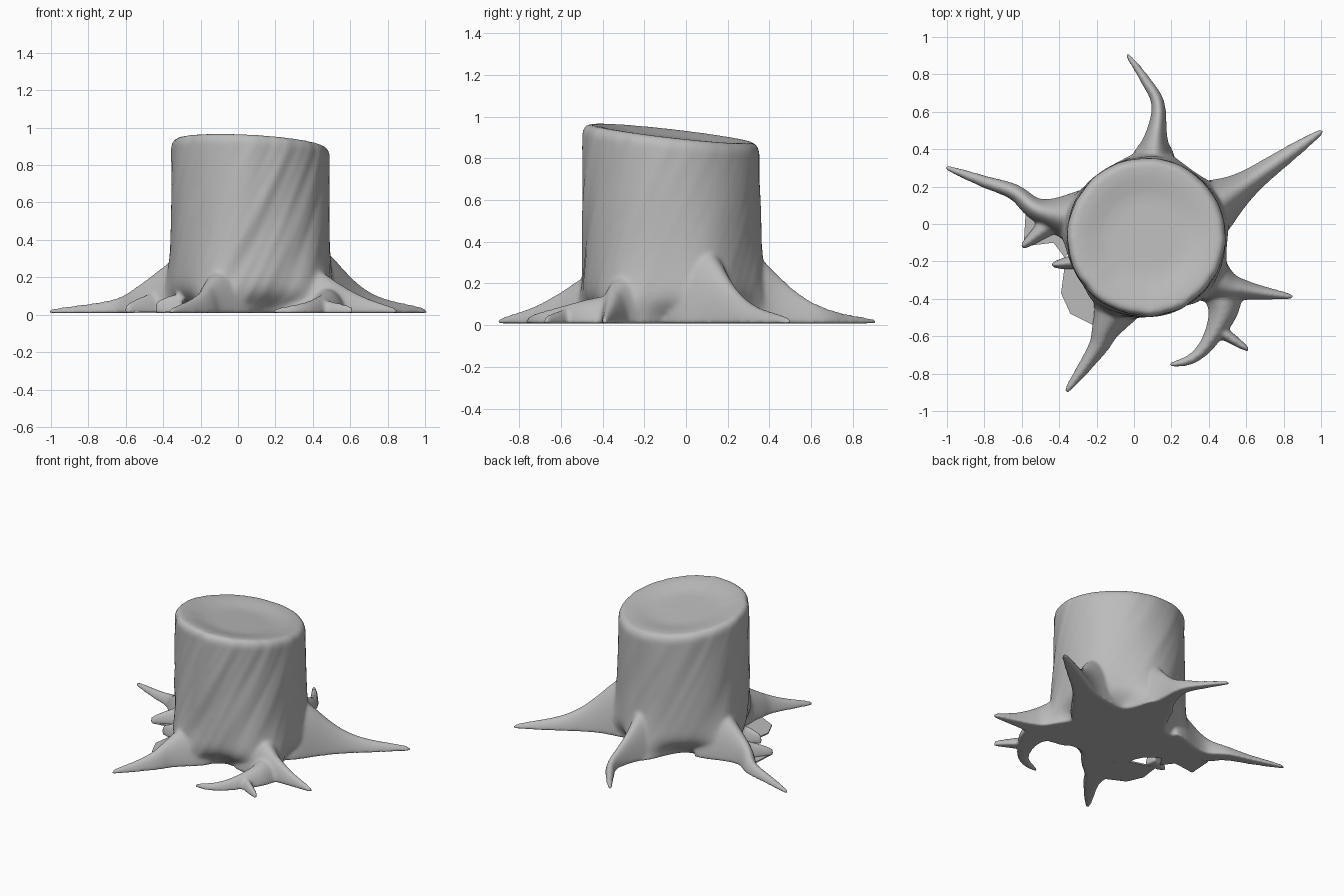
import bpy
import bmesh
from math import sin, cos, pi, tau, exp, atan2
from mathutils import Vector, noise

cube = bpy.data.objects.get("Cube")
if cube:
    bpy.data.objects.remove(cube)

grey = bpy.data.materials.new("wood grey")
grey.use_nodes = True
grey.diffuse_color = (0.5, 0.5, 0.5, 1)
grey.node_tree.nodes["Principled BSDF"].inputs["Base Color"].default_value = grey.diffuse_color

CENTRE = Vector((0.067, -0.069))
RADIUS = 0.422
GROUND = 0.008

# Main roots: slender width, extra width and extra height at the trunk, centre line
BACK = (0.045, 0.11, 0.33, [(0.1, 0.2), (0.11, 0.4), (0.13, 0.63), (0.06, 0.77), (-0.04, 0.91)])
BACK_LEFT = (0.075, 0.09, 0.29, [(0.35, 0.05), (0.54, 0.17), (0.75, 0.32), (1.01, 0.5)])
FRONT_LEFT = (0.055, 0.1, 0.19, [(0.32, -0.24), (0.48, -0.33), (0.6, -0.355), (0.85, -0.39)])
FRONT_RIGHT = (0.06, 0.08, 0.18, [(-0.05, -0.36), (-0.15, -0.56), (-0.2, -0.67), (-0.365, -0.9)])
RIGHT = (0.055, 0.11, 0.25, [(-0.22, 0.02), (-0.5, 0.07), (-0.64, 0.17), (-0.81, 0.23), (-1.01, 0.305)])
MAIN_ROOTS = (BACK, BACK_LEFT, FRONT_LEFT, FRONT_RIGHT, RIGHT)

# Small side roots, in the same form
FORK = (0.05, 0.05, 0.06, [(0.47, -0.33), (0.475, -0.47), (0.4, -0.63), (0.31, -0.72), (0.19, -0.755)])
TWIG = (0.03, 0, 0.02, [(0.44, -0.56), (0.51, -0.605), (0.615, -0.675)])
SPUR = (0.04, 0.02, 0.06, [(-0.38, 0.05), (-0.46, -0.01), (-0.6, -0.125)])
KNOB = (0.035, 0, 0.05, [(-0.3, -0.2), (-0.37, -0.21), (-0.44, -0.22)])
SIDE_ROOTS = (FORK, TWIG, SPUR, KNOB)


def loft(bm, rings):
    """Skin a row of closed rings and cap both ends."""
    rows = [[bm.verts.new(p) for p in ring] for ring in rings]
    faces = []
    for a, b in zip(rows, rows[1:]):
        n = len(a)
        for i in range(n):
            j = (i + 1) % n
            faces.append(bm.faces.new((a[i], a[j], b[j], b[i])))
    faces += [bm.faces.new(rows[0][::-1]), bm.faces.new(rows[-1])]
    bmesh.ops.recalc_face_normals(bm, faces=faces)


def smooth_path(points, steps=8):
    """Pass a smooth curve through the points."""
    p = [Vector(q) for q in points]
    p = [p[0]] + p + [p[-1]]
    path = []
    for a, b, c, d in zip(p, p[1:], p[2:], p[3:]):
        for k in range(steps):
            t = k / steps
            path.append(b + (c - a) * t / 2 + (a * 2 - b * 5 + c * 4 - d) * t ** 2 / 2
                        + (b * 3 - a - c * 3 + d) * t ** 3 / 2)
    return path + [p[-1]]


def root(bm, slender, wide, tall, points):
    """Arched tube on the ground that swells towards the trunk."""
    path = smooth_path(points)
    lengths = [0]
    for a, b in zip(path, path[1:]):
        lengths.append(lengths[-1] + (b - a).length)
    rings = []
    for i, (point, s) in enumerate(zip(path, lengths)):
        ahead = path[min(i + 1, len(path) - 1)] - path[max(i - 1, 0)]
        side = Vector((-ahead.y, ahead.x)).normalized()
        taper = slender * (1 - s / lengths[-1]) ** 0.6
        width = 0.01 + taper + wide * exp(-(s / 0.2) ** 2)
        height = 0.018 + taper * 1.2 + tall * exp(-(s / 0.3) ** 2)
        ring = []
        for k in range(17):
            a = pi * k / 16
            spot = point + side * cos(a) * width
            ring.append((spot.x, spot.y, GROUND + sin(a) ** 1.3 * height))
        rings.append(ring)
    loft(bm, rings)


def bump(angle, centre, width):
    """Soft bell around a direction on the trunk."""
    d = (angle - centre + pi) % tau - pi
    return exp(-(d / width) ** 2)


def bark_radius(angle, z):
    """Trunk radius with slanting folds, root flares and undercut gaps."""
    u = angle - 1.2 * z
    front = 0.35 + 0.65 * max(0, -sin(angle))
    around = Vector((cos(u), sin(u), z / 4))
    fold = (noise.noise(around * 3.5) * 0.014 + noise.noise(around * 9) * 0.007) * front
    flare, gap = 0, 1
    for main in MAIN_ROOTS:
        d = Vector(main[-1][1]) - CENTRE
        bearing = atan2(d.y, d.x)
        flare += 0.14 * bump(angle, bearing, 0.36) * exp(-z / 0.15)
        gap *= 1 - bump(angle, bearing, 0.35)
    return RADIUS + fold + flare - 0.12 * gap * exp(-(z / 0.09) ** 2)


def trunk(bm):
    """Tilted cylinder with a rounded rim and a dished top."""
    profile = [(1, f / 36, 0) for f in range(37)]
    # Rounded rim
    for k in range(1, 7):
        a = pi / 2 * k / 6
        profile.append((0.91 + 0.09 * cos(a), 1, 0.055 * sin(a)))
    # Dish
    for k in range(1, 8):
        profile.append((0.91 - 0.12 * k, 1, 0.04 + 0.015 * cos(pi * min(k / 4, 1))))
    rings = []
    for scale, part, rise in profile:
        ring = []
        for k in range(128):
            a = tau * k / 128
            top = 0.865 - scale * (0.023 * cos(a) + 0.048 * sin(a))
            z = GROUND + (top - GROUND) * part
            spot = CENTRE + Vector((cos(a), sin(a))) * bark_radius(a, z) * scale
            ring.append((spot.x, spot.y, z + rise))
        rings.append(ring)
    loft(bm, rings)


def add_object(name, bm):
    mesh = bpy.data.meshes.new(name)
    bm.to_mesh(mesh)
    bm.free()
    mesh.materials.append(grey)
    obj = bpy.data.objects.new(name, mesh)
    bpy.context.collection.objects.link(obj)
    return obj


def web(name, outline):
    """Thin sheet of bark lying on the ground."""
    bm = bmesh.new()
    loft(bm, [[(x, y, z) for x, y in outline] for z in (GROUND, GROUND + 0.009)])
    add_object(name, bm)


# Trunk and roots, fused into one smooth skin
bm = bmesh.new()
trunk(bm)
for shape in MAIN_ROOTS + SIDE_ROOTS:
    root(bm, *shape)
stump = add_object("stump", bm)
fuse = stump.modifiers.new("fuse", 'REMESH')
fuse.mode = 'VOXEL'
fuse.voxel_size = 0.01
fuse.use_smooth_shade = True
soften = stump.modifiers.new("soften", 'SMOOTH')
soften.factor = 0.5
soften.iterations = 14

# Bark webs at the foot of the right side
web("rear_web", [(-0.58, 0.05), (-0.59, -0.12), (-0.43, -0.1), (-0.37, -0.18), (-0.25, 0)])
web("front_web", [(-0.37, -0.22), (-0.39, -0.37), (-0.34, -0.48), (-0.2, -0.55), (-0.1, -0.3)])
